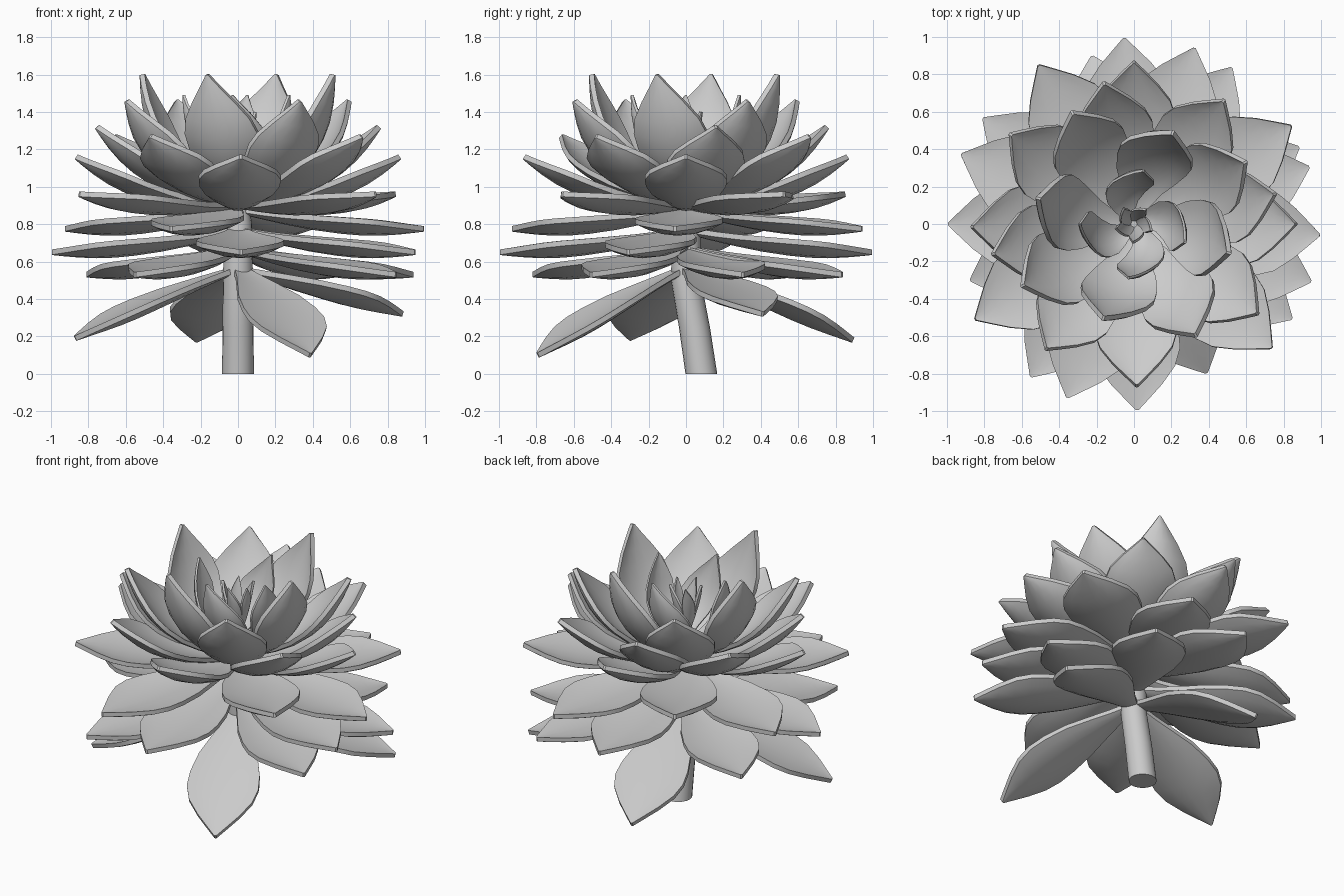
import bpy, bmesh, math
from mathutils import Vector

if "Cube" in bpy.data.objects:
    bpy.data.objects.remove(bpy.data.objects["Cube"])

# half-width profile of a leaf along its length (t, fraction of half width)
PROFILE = [(0, .18), (.12, .34), (.25, .56), (.4, .82), (.55, .97), (.66, 1.0),
           (.76, .88), (.86, .58), (.94, .27), (1, .03)]
CROSS = [-1, -.75, -.4, 0, .4, .75, 1]
RIM = .028


def add_leaf(bm, angle, base, ctrl, tip, half_width, cup, swirl, belly):
    """Fleshy leaf: flat-topped, bellied below, swept along a (radius, height) bezier."""
    up = Vector((0, 0, 1))
    top, low = [], []
    for t, w in PROFILE:
        ang = angle + swirl * (1 - t)
        out = Vector((math.cos(ang), math.sin(ang), 0))
        side = Vector((-out.y, out.x, 0))
        a, b, c = (1 - t) ** 2, 2 * t * (1 - t), t * t
        r = a * base[0] + b * ctrl[0] + c * tip[0]
        z = a * base[1] + b * ctrl[1] + c * tip[1]
        dr = (1 - t) * (ctrl[0] - base[0]) + t * (tip[0] - ctrl[0])
        dz = (1 - t) * (ctrl[1] - base[1]) + t * (tip[1] - ctrl[1])
        n = (up * dr - out * dz).normalized()
        hw = half_width * w
        mid = [out * r + up * z + side * hw * v + n * cup * hw * v * v for v in CROSS]
        half = RIM / 2 if half_width > .15 else RIM / 4
        top.append([bm.verts.new(p + n * half) for p in mid])
        low.append([bm.verts.new(p - n * (half + belly * w * (1 - v * v)))
                    for p, v in zip(mid, CROSS)])
    for p, q in zip(top, top[1:]):
        for i in range(len(CROSS) - 1):
            bm.faces.new((p[i], q[i], q[i + 1], p[i + 1]))
    for p, q in zip(low, low[1:]):
        for i in range(len(CROSS) - 1):
            bm.faces.new((p[i], p[i + 1], q[i + 1], q[i]))
    # rim all the way round
    def loop(g):
        return ([r[0] for r in g] + g[-1][1:-1] + [r[-1] for r in reversed(g)] + g[0][-2:0:-1])
    a, b = loop(top), loop(low)
    for i in range(len(a)):
        j = (i + 1) % len(a)
        bm.faces.new((a[i], b[i], b[j], a[j]))


def make_object(name, bm):
    """Turn the mesh into an object, smooth but with sharp rims."""
    bmesh.ops.recalc_face_normals(bm, faces=bm.faces)
    me = bpy.data.meshes.new(name)
    bm.to_mesh(me)
    bm.free()
    obj = bpy.data.objects.new(name, me)
    bpy.context.collection.objects.link(obj)
    bpy.ops.object.select_all(action='DESELECT')
    obj.select_set(True)
    bpy.context.view_layer.objects.active = obj
    bpy.ops.object.shade_smooth_by_angle(angle=math.radians(40))


def tier(name, angles, base, ctrl, tips, half_width, cup, swirl=0, belly=.03):
    """One whorl of leaves; tips is one (r, z) or a list matching the angles."""
    bm = bmesh.new()
    if not isinstance(tips, list):
        tips = [tips] * len(angles)
    for ang, tip in zip(angles, tips):
        c = ctrl if ctrl else (tip[0] * .5, base[1] * .6 + tip[1] * .4)
        add_leaf(bm, math.radians(ang), base, c, tip, half_width, cup, math.radians(swirl), belly)
    make_object(name, bm)


# heart of the rosette
tier("bud_leaves", [50, 122, 194, 266, 338], (.01, 1.05), (.05, 1.2), (.1, 1.4), .04, .2, 50, .008)
tier("heart_leaves", [80, 180, 264, 340], (.02, 1.0), (.25, 1.08), (.29, 1.49), .125, .3, 45, .015)
# upright cupped leaves
tier("inner_leaves", [67, 165, 252, 343], (.03, .95), (.42, 1.03), (.53, 1.6), .2, .22, 14)
tier("upright_leaves", [29, 119, 209, 299], (.03, .93), (.46, 1.0), (.68, 1.46), .21, .2, 5)
tier("rising_leaves", [54, 144, 235, 324], (.03, .91), (.5, .96), (.815, 1.27), .215, .18)
tier("rising_back_leaves", [12, 102, 192], (.03, .9), (.45, .95), (.77, 1.32), .21, .18)
tier("spreading_leaves", [0, 90, 181, 271], (.03, .89), (.48, .9), (.865, 1.16), .22, .18)
# flat outer leaves, slightly sagging between base and tip
tier("upper_flat_leaves", [32, 121, 211, 318], (.03, .9), (.5, .85), (.99, .96), .235, .15)
tier("middle_flat_leaves", [71, 158, 249, 356.6], (.03, .87), (.5, .77), (.995, .775), .235, .14)
tier("lower_flat_leaves", [93, 180, 271, 342], (.03, .76), (.5, .655), (.995, .65), .235, .14)
tier("bottom_flat_leaves", [18, 58, 145, 236, 329], (.03, .66), (.5, .55), (.985, .53), .225, .14)
# drooping old leaves
tier("drooping_leaves", [25, 104, 199, 296], (.03, .55), None,
     [(.97, .32), (.92, .18), (.92, .19), (.88, .1)], .22, .1)

# stem, leaning at the foot
path = [(.082, 0, .085), (.045, .25, .083), (0, .5, .08), (0, .8, .075), (0, 1.1, .03)]
bm = bmesh.new()
N = 20
rings = [[bm.verts.new((r * math.cos(2 * math.pi * i / N), y + r * math.sin(2 * math.pi * i / N), z))
          for i in range(N)] for y, z, r in path]
for p, q in zip(rings, rings[1:]):
    for i in range(N):
        j = (i + 1) % N
        bm.faces.new((p[i], p[j], q[j], q[i]))
bm.faces.new(rings[0][::-1])
bm.faces.new(rings[-1])
make_object("stem", bm)
